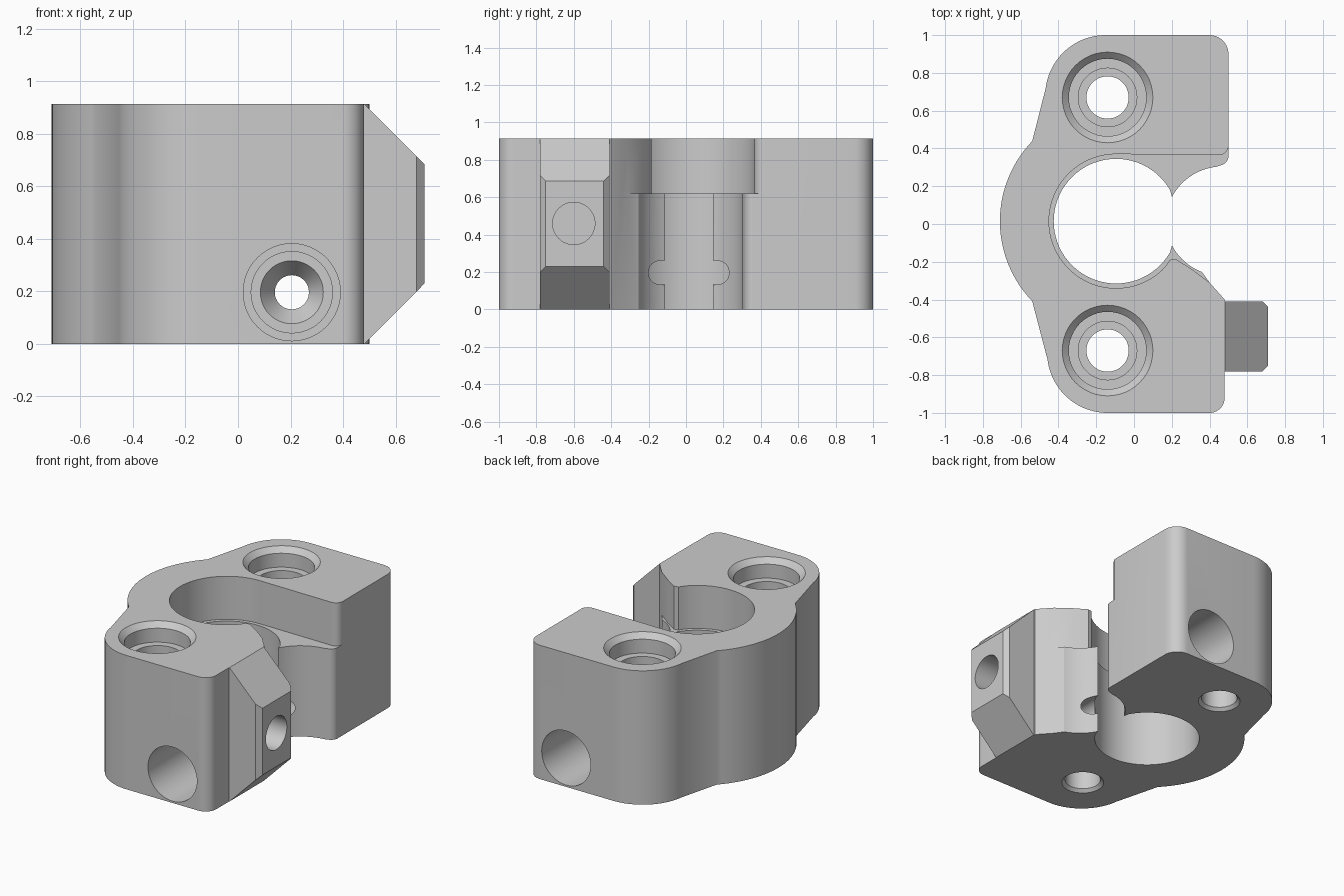
import bpy, bmesh
from math import cos, sin, radians
from mathutils import Matrix, Vector

old = bpy.data.objects.get("Cube")
if old:
    bpy.data.objects.remove(old, do_unlink=True)

HEIGHT = 0.914
STEP = 0.62          # level where the bore widens
BORE = (-0.095, 0.015)

grey = bpy.data.materials.new("plain grey")
grey.use_nodes = True
colour = (0.6, 0.6, 0.6, 1)
grey.diffuse_color = colour
grey.node_tree.nodes["Principled BSDF"].inputs["Base Color"].default_value = colour


def arc(centre, r, start, end, n):
    angles = [radians(start + (end - start) * i / n) for i in range(n + 1)]
    return [(centre[0] + r * cos(a), centre[1] + r * sin(a)) for a in angles]


def make_object(name, bm):
    bmesh.ops.recalc_face_normals(bm, faces=bm.faces)
    mesh = bpy.data.meshes.new(name)
    bm.to_mesh(mesh)
    bm.free()
    mesh.materials.append(grey)
    ob = bpy.data.objects.new(name, mesh)
    bpy.context.collection.objects.link(ob)
    return ob


def prism(name, outline, low, high, place=lambda u, v, w: (u, v, w)):
    """Extrude an outline between two levels."""
    bm = bmesh.new()
    bottom = [bm.verts.new(place(u, v, low)) for u, v in outline]
    top = [bm.verts.new(place(u, v, high)) for u, v in outline]
    bm.faces.new(bottom[::-1])
    bm.faces.new(top)
    for i in range(len(outline)):
        bm.faces.new((bottom[i - 1], bottom[i], top[i], top[i - 1]))
    return make_object(name, bm)


def drill(name, steps, origin, direction, n=48):
    """Turned cutter from (radius, depth) steps, running along a direction."""
    bm = bmesh.new()
    rings = [[bm.verts.new((x, y, depth)) for x, y in arc((0, 0), r, 0, 360, n)[:-1]]
             for r, depth in steps]
    for a, b in zip(rings, rings[1:]):
        for i in range(n):
            j = (i + 1) % n
            bm.faces.new((a[i], a[j], b[j], b[i]))
    bm.faces.new(rings[0])
    bm.faces.new(rings[-1])
    turn = Vector(direction).to_track_quat("Z", "Y").to_matrix().to_4x4()
    bm.transform(Matrix.Translation(origin) @ turn)
    return make_object(name, bm)


def combine(target, tool, operation):
    mod = target.modifiers.new(operation, "BOOLEAN")
    mod.operation = operation
    mod.solver = "EXACT"
    mod.object = tool
    bpy.context.view_layer.objects.active = target
    bpy.ops.object.modifier_apply(modifier=mod.name)
    bpy.data.objects.remove(tool, do_unlink=True)


# Clamp body: two lobes joined by a round back, open towards +x
outline = (arc((0.47, 0), 0.305, 152, 96, 14)
           + arc((0.45, 0.36), 0.05, -80, 0, 8)
           + arc((0.4, 0.9), 0.1, 0, 90, 10)
           + arc((-0.15, 0.68), 0.32, 90, 173, 20)
           + arc((-0.1, 0.015), 0.61, 136, 224, 28)
           + arc((-0.14, -0.68), 0.32, 187, 270, 20)
           + arc((0.4, -0.92), 0.08, 270, 360, 10)
           + [(0.48, -0.4), (0.4, -0.31)]
           + arc((0.47, 0.03), 0.305, 249, 208, 12)
           + arc(BORE, 0.33, 330, 30, 60))
body = prism("clamp_body", outline, 0, HEIGHT)

# Wider upper bore with an open shelf on the slot side
shelf = (arc(BORE, 0.355, 90, 318, 48)
         + [(0.19, -0.19), (0.22, -0.185), (0.3, -0.235), (0.4, -0.31), (0.6, -0.31), (0.6, 0.415)]
         + arc((0.45, 0.415), 0.05, 0, -90, 8))
combine(body, prism("shelf_cutter", shelf, STEP, HEIGHT + 0.1), "DIFFERENCE")

# Side lug: sloped above and below, upright corners chamfered
slopes = [(0.45, 0), (0.482, 0), (0.71, 0.23), (0.71, 0.686), (0.482, HEIGHT), (0.45, HEIGHT)]
lug = prism("side_lug", slopes, -0.78, -0.41, lambda u, v, w: (u, w, v))
plan = [(0.4, -0.78), (0.68, -0.78), (0.71, -0.75), (0.71, -0.44), (0.68, -0.41), (0.4, -0.41)]
combine(lug, prism("lug_plan", plan, -0.1, HEIGHT + 0.1), "INTERSECT")
combine(body, lug, "UNION")

# Upright stepped holes and level clamp bolt holes, one pair per lobe
upright = [(0.26, -0.02), (0.24, 0), (0.205, 0.035), (0.205, 0.13), (0.155, 0.13), (0.155, 0.4),
           (0.112, 0.4), (0.112, HEIGHT - 0.02), (0.132, HEIGHT), (0.152, HEIGHT + 0.02)]
level = [(0.185, -0.05), (0.185, 0.45), (0.155, 0.45), (0.155, 0.5),
         (0.12, 0.5), (0.065, 0.58), (0.065, 0.98)]
for side in (-1, 1):
    combine(body, drill("upright_cutter", upright, (-0.14, 0.67 * side, HEIGHT), (0, 0, -1)), "DIFFERENCE")
    combine(body, drill("level_cutter", level, (0.205, side, 0.197), (0, -side, 0)), "DIFFERENCE")

# Blind hole in the lug face
combine(body, drill("lug_cutter", [(0.113, -0.05), (0.113, 0.35)], (0.71, -0.6, 0.46), (-1, 0, 0)), "DIFFERENCE")

bpy.ops.object.select_all(action="DESELECT")
body.select_set(True)
bpy.context.view_layer.objects.active = body
bpy.ops.object.shade_smooth_by_angle(angle=radians(30))
